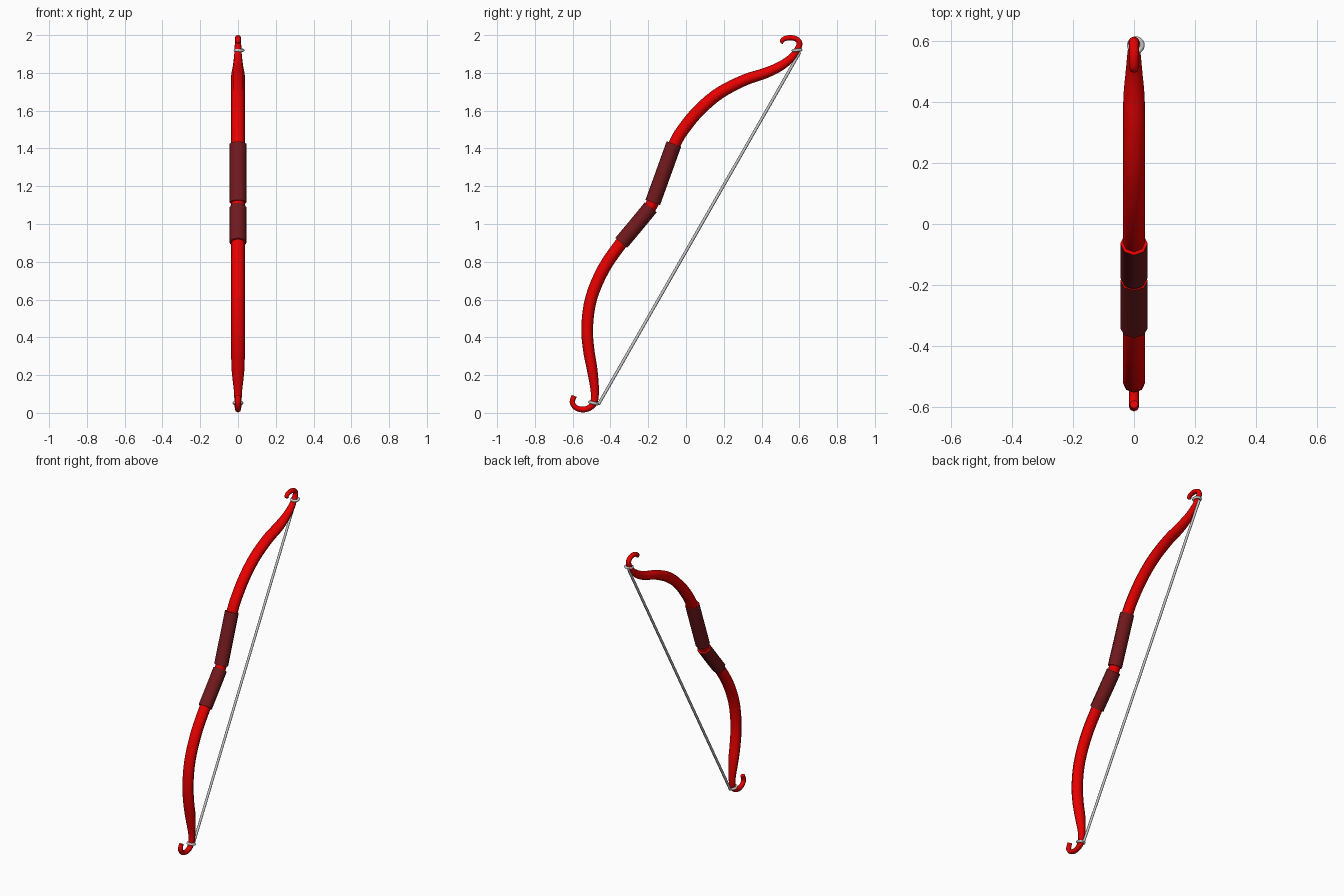
import bpy, bmesh, math
from mathutils import Vector

if "Cube" in bpy.data.objects:
    bpy.data.objects.remove(bpy.data.objects["Cube"])


def material(name, rgb):
    m = bpy.data.materials.new(name)
    m.diffuse_color = (*rgb, 1)
    m.use_nodes = True
    m.node_tree.nodes["Principled BSDF"].inputs["Base Color"].default_value = m.diffuse_color
    return m


RED = material("red_lacquer", (0.8, 0.0, 0.0))
WRAP = material("dark_red_wrap", (0.165, 0.01, 0.012))


def smooth_path(pts, steps):
    """Catmull-Rom through (y, z, half width, half thickness) points."""
    p = [Vector(q) for q in pts]
    p = [2 * p[0] - p[1]] + p + [2 * p[-1] - p[-2]]
    out = []
    for i in range(1, len(p) - 2):
        a, b, c, d = p[i - 1:i + 3]
        for k in range(steps):
            t = k / steps
            out.append(0.5 * (2 * b + (c - a) * t + (2 * a - 5 * b + 4 * c - d) * t * t
                              + (3 * b - a - 3 * c + d) * t ** 3))
    return out + [p[-2]]


def loft(name, pts, steps=4, sides=8, mats=(), cap_mat=0):
    """Sweep an elliptical section along a path lying in the x = 0 plane."""
    path = smooth_path(pts, steps)
    bm = bmesh.new()
    rings = []
    for i, q in enumerate(path):
        n, o = path[min(i + 1, len(path) - 1)], path[max(i - 1, 0)]
        t = Vector((0, n[0] - o[0], n[1] - o[1])).normalized()
        nor = Vector((0, -t.z, t.y))
        ring = []
        for k in range(sides):
            a = 2 * math.pi * k / sides
            ring.append(bm.verts.new(Vector((q[2] * math.cos(a), q[0], q[1]))
                                     + nor * q[3] * math.sin(a)))
        rings.append(ring)
    for r, s in zip(rings, rings[1:]):
        for k in range(sides):
            j = (k + 1) % sides
            bm.faces.new((r[k], r[j], s[j], s[k]))
    for ring in (rings[0], rings[-1]):
        bm.faces.new(ring).material_index = cap_mat
    bmesh.ops.recalc_face_normals(bm, faces=bm.faces)
    me = bpy.data.meshes.new(name)
    bm.to_mesh(me)
    bm.free()
    for m in mats:
        me.materials.append(m)
    ob = bpy.data.objects.new(name, me)
    bpy.context.collection.objects.link(ob)
    finish(ob, 80)
    return ob


def finish(ob, angle):
    bpy.ops.object.select_all(action='DESELECT')
    ob.select_set(True)
    bpy.context.view_layer.objects.active = ob
    bpy.ops.object.shade_smooth_by_angle(angle=math.radians(angle))


# bow body: lower hook, lower limb, grip core, upper limb, upper hook
loft("bow_body", [
    (-0.592, 0.090, .014, .014), (-0.602, 0.058, .016, .014),
    (-0.586, 0.030, .016, .014), (-0.552, 0.018, .016, .015),
    (-0.515, 0.025, .017, .016), (-0.488, 0.055, .019, .019),
    (-0.483, 0.120, .022, .022), (-0.497, 0.230, .034, .028),
    (-0.516, 0.340, .036, .030), (-0.523, 0.460, .036, .031),
    (-0.501, 0.610, .036, .032), (-0.435, 0.765, .036, .033),
    (-0.338, 0.905, .036, .033), (-0.250, 1.010, .036, .033),
    (-0.180, 1.105, .036, .033), (-0.135, 1.230, .036, .033),
    (-0.062, 1.420, .036, .033), (-0.004, 1.515, .036, .033),
    (0.075, 1.608, .036, .033), (0.180, 1.695, .036, .032),
    (0.310, 1.762, .036, .030), (0.415, 1.797, .035, .028),
    (0.495, 1.833, .028, .025), (0.557, 1.878, .022, .021),
    (0.591, 1.925, .018, .017), (0.601, 1.957, .017, .015),
    (0.585, 1.979, .016, .014), (0.551, 1.986, .016, .014),
    (0.520, 1.980, .015, .013), (0.508, 1.967, .014, .011),
    (0.516, 1.960, .011, .008),
], mats=(RED,))

# two wrapped grip sleeves with red end rims
loft("lower_grip", [(-0.343, 0.900, .045, .041), (-0.265, 0.993, .045, .041),
                    (-0.187, 1.088, .045, .041)], mats=(WRAP, RED), cap_mat=1)
loft("upper_grip", [(-0.176, 1.114, .045, .041), (-0.123, 1.260, .045, .041),
                    (-0.064, 1.424, .045, .041)], mats=(WRAP, RED), cap_mat=1)

# bowstring
loft("bowstring", [(-0.464, 0.044, .008, .008), (0.603, 1.910, .008, .008)], steps=1)

# string loops around both tips
for name, x, y, z, tilt in (("upper_string_loop", 0.006, 0.588, 1.920, 4),
                            ("lower_string_loop", 0.0, -0.490, 0.052, -14)):
    bpy.ops.mesh.primitive_torus_add(major_radius=0.021, minor_radius=0.008,
                                     major_segments=20, minor_segments=8,
                                     location=(x, y, z),
                                     rotation=(math.radians(tilt), 0, 0))
    bpy.context.object.name = name
    finish(bpy.context.object, 60)
